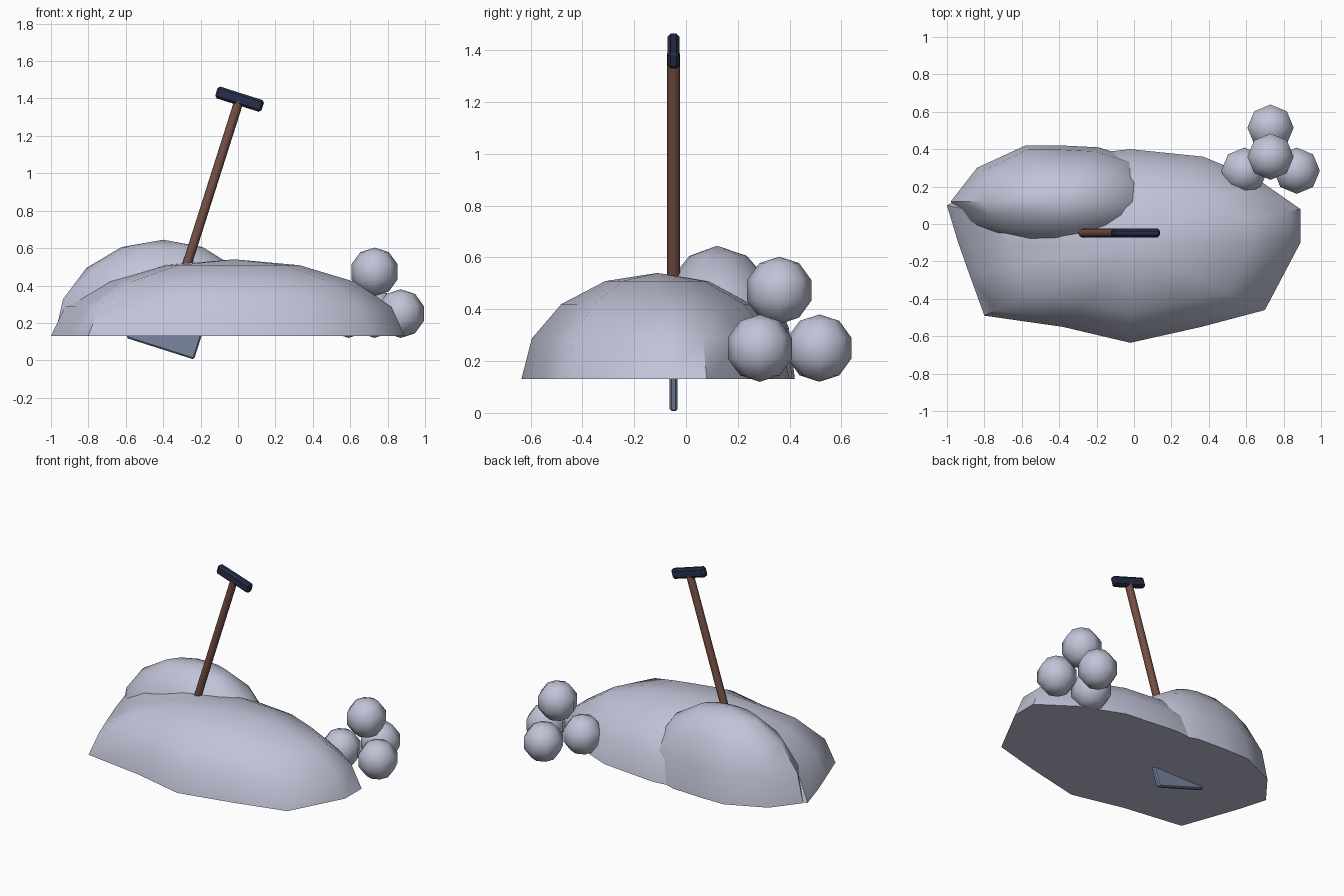
import bpy, bmesh, math
from mathutils import Vector, Matrix

if "Cube" in bpy.data.objects:
    bpy.data.objects.remove(bpy.data.objects["Cube"])


def material(name, rgb):
    m = bpy.data.materials.new(name)
    m.diffuse_color = (*rgb, 1)
    m.use_nodes = True
    m.node_tree.nodes["Principled BSDF"].inputs["Base Color"].default_value = m.diffuse_color
    return m


SNOW = material("snow", (0.53, 0.55, 0.68))
WOOD = material("brown_wood", (0.18, 0.08, 0.06))
STEEL = material("blue_steel", (0.20, 0.24, 0.36))
NAVY = material("dark_navy", (0.02, 0.028, 0.07))
BASE_Z = 0.13


def finish(bm, name, mat, angle):
    bmesh.ops.recalc_face_normals(bm, faces=bm.faces[:])
    me = bpy.data.meshes.new(name)
    bm.to_mesh(me)
    bm.free()
    me.materials.append(mat)
    ob = bpy.data.objects.new(name, me)
    bpy.context.collection.objects.link(ob)
    bpy.ops.object.select_all(action='DESELECT')
    ob.select_set(True)
    bpy.context.view_layer.objects.active = ob
    bpy.ops.object.shade_smooth_by_angle(angle=math.radians(angle))
    return ob


def dome(name, outline, pole):
    """Half-sphere rings shrinking from an uneven outline to a pole."""
    bm = bmesh.new()
    px, py, pz = pole
    rings = []
    for k in range(4):
        a = math.radians(22.5 * k)
        s, z = math.cos(a), BASE_Z + (pz - BASE_Z) * math.sin(a)
        rings.append([bm.verts.new((px + (x - px) * s, py + (y - py) * s, z))
                      for x, y in outline])
    n = len(outline)
    top = bm.verts.new(pole)
    for i in range(n):
        j = (i + 1) % n
        for lo, hi in zip(rings, rings[1:]):
            bm.faces.new((lo[i], lo[j], hi[j], hi[i]))
        bm.faces.new((rings[-1][i], rings[-1][j], top))
    bm.faces.new(rings[0][::-1])
    return finish(bm, name, SNOW, 47)


# Broad front snow mound
dome("main_snow_mound",
     [(-0.02, -0.635), (0.36, -0.55), (0.70, -0.46), (0.89, -0.10),
      (0.89, 0.08), (0.66, 0.24), (0.37, 0.36), (-0.02, 0.40),
      (-0.38, 0.36), (-0.72, 0.25), (-1.00, 0.10), (-0.94, -0.10),
      (-0.88, -0.27), (-0.80, -0.49), (-0.38, -0.55)],
     (-0.02, -0.11, 0.54))

# Taller mound behind on the left
dome("rear_snow_mound",
     [(0.15, 0.12), (0.11, 0.25), (0.0, 0.35), (-0.19, 0.41),
      (-0.39, 0.42), (-0.58, 0.42), (-0.84, 0.30), (-0.98, 0.12),
      (-0.91, 0.01), (-0.79, -0.08), (-0.61, -0.14), (-0.40, -0.16),
      (-0.19, -0.14), (-0.01, -0.08), (0.11, 0.01)],
     (-0.40, 0.12, 0.645))

# Stack of snowballs
balls = [(0.59, 0.285, 0.25), (0.87, 0.285, 0.25),
         (0.73, 0.515, 0.25), (0.73, 0.36, 0.473)]
for i, c in enumerate(balls):
    bm = bmesh.new()
    bmesh.ops.create_uvsphere(bm, u_segments=8, v_segments=5, radius=0.13,
                              matrix=Matrix.Translation(c))
    finish(bm, f"snowball_{i + 1}", SNOW, 80)

# Shovel frame: local z runs up the leaning shaft from the blade's tip
AXIS = Vector((0.303, 0, 0.953))
FRAME = (Matrix.Translation((-0.416, -0.048, 0.062))
         @ Matrix.Rotation(math.atan2(AXIS.x, AXIS.z), 4, 'Y'))


def shovel_box(name, mat, size, z, bevel):
    bm = bmesh.new()
    bmesh.ops.create_cube(bm, size=1)
    bmesh.ops.scale(bm, vec=size, verts=bm.verts[:])
    bmesh.ops.bevel(bm, geom=bm.edges[:], offset=bevel, segments=1,
                    affect='EDGES')
    bmesh.ops.transform(bm, matrix=FRAME @ Matrix.Translation((0, 0, z)),
                        verts=bm.verts[:])
    return finish(bm, name, mat, 30)


# Shovel blade, mostly buried in the snow
shovel_box("shovel_blade", STEEL, (0.38, 0.03, 0.36), 0.18, 0.008)

# Shovel shaft
bm = bmesh.new()
bmesh.ops.create_cone(bm, cap_ends=True, segments=8, radius1=0.025,
                      radius2=0.025, depth=1.10,
                      matrix=FRAME @ Matrix.Translation((0, 0, 0.84)))
finish(bm, "shovel_shaft", WOOD, 50)

# Cross grip
shovel_box("shovel_grip", NAVY, (0.26, 0.046, 0.066), 1.40, 0.012)
